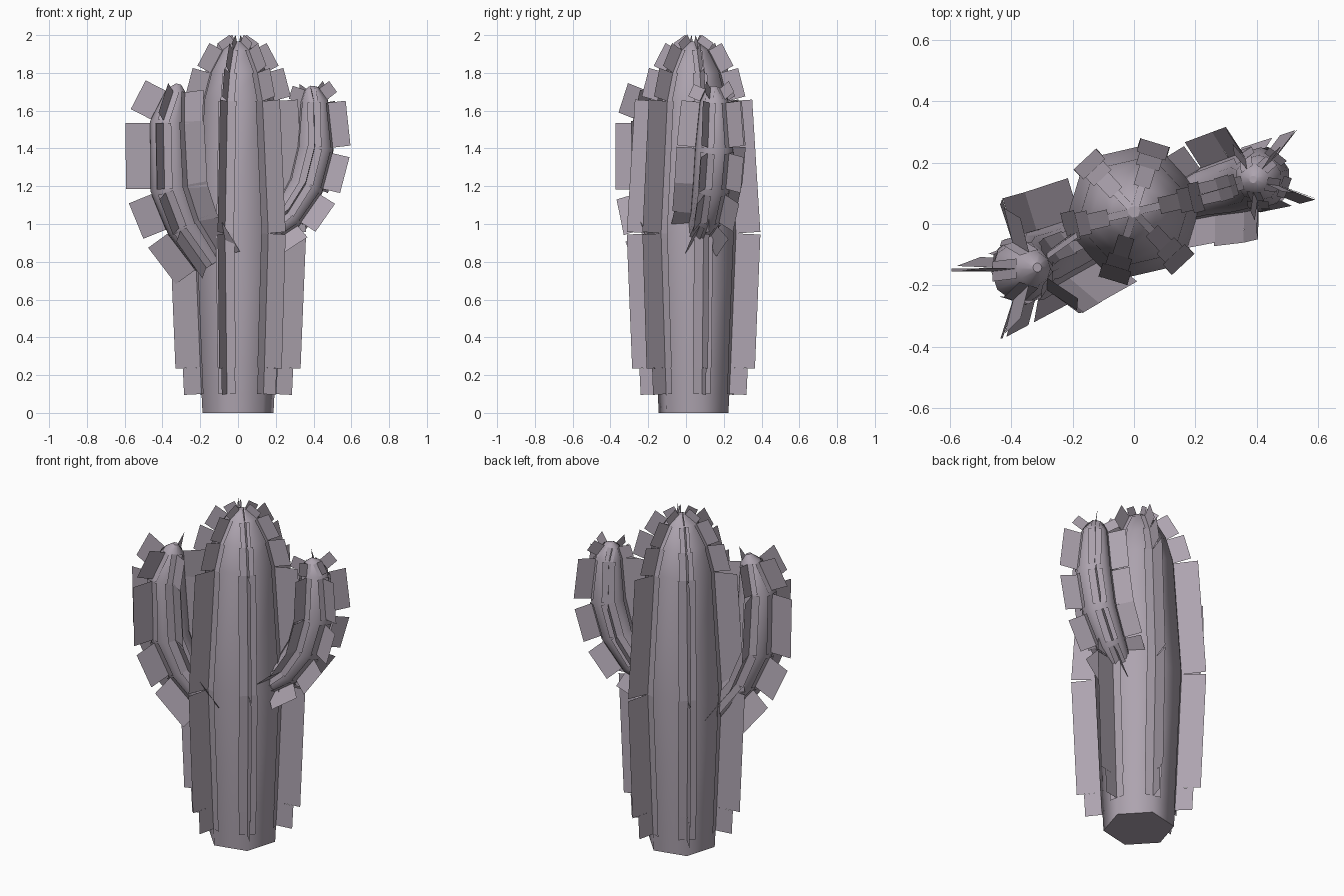
import bpy, bmesh
from math import cos, sin, radians, hypot
from mathutils import Vector

if "Cube" in bpy.data.objects:
    bpy.data.objects.remove(bpy.data.objects["Cube"], do_unlink=True)

UP = Vector((0, 0, 1))

mauve = bpy.data.materials.new("dusty_mauve")
mauve.use_nodes = True
COLOUR = (0.42, 0.37, 0.43, 1)
mauve.diffuse_color = COLOUR
mauve.node_tree.nodes["Principled BSDF"].inputs["Base Color"].default_value = COLOUR


def make_object(name, bm, smooth):
    mesh = bpy.data.meshes.new(name)
    bm.to_mesh(mesh)
    bm.free()
    for face in mesh.polygons:
        face.use_smooth = smooth and len(face.vertices) == 4
    mesh.materials.append(mauve)
    obj = bpy.data.objects.new(name, mesh)
    bpy.context.collection.objects.link(obj)


def make_rings(path, turn, count):
    """Rings of (surface point, outward direction) along a path of x, y, z, radius."""
    centres = [Vector(p[:3]) for p in path]
    rings = []
    for i, centre in enumerate(centres):
        tangent = centres[min(i + 1, len(path) - 1)] - centres[max(i - 1, 0)]
        tilt = UP.rotation_difference(tangent.normalized())
        ring = []
        for k in range(count):
            a = radians(turn + 360 * k / count)
            out = tilt @ Vector((cos(a), sin(a), 0))
            ring.append((centre + out * path[i][3], out))
        rings.append(ring)
    return rings


def stem(name, path, turn, sides):
    """Smooth trunk skinned over the rings."""
    bm = bmesh.new()
    loops = [[bm.verts.new(point) for point, _ in ring]
             for ring in make_rings(path, turn, sides)]
    for low, high in zip(loops, loops[1:]):
        for k in range(sides):
            n = (k + 1) % sides
            bm.faces.new((low[k], low[n], high[n], high[k]))
    bm.faces.new(loops[0][::-1])
    bm.faces.new(loops[-1])
    make_object(name, bm, True)


def ribs(name, path, turn, count, reach, width, fill):
    """Crossed flat cards along the stem; a reach of zero leaves a stretch bare."""
    bm = bmesh.new()
    rings = make_rings(path, turn, count)
    for i, depth in enumerate(reach):
        if not depth:
            continue
        (x0, y0, z0, r0), (x1, y1, z1, r1) = path[i], path[i + 1]
        half = hypot(x1 - x0, y1 - y0, z1 - z0, r1 - r0) / 2 * fill
        for (p0, out0), (p1, out1) in zip(rings[i], rings[i + 1]):
            middle = (p0 + p1) / 2
            along = (p1 - p0).normalized()
            side = along.cross(out0 + out1).normalized()
            outward = side.cross(along)
            for spread in (outward * depth, side * width * (r0 + r1) / 2):
                corners = [middle + along * half * s + spread * t
                           for s, t in ((-1, -1), (1, -1), (1, 1), (-1, 1))]
                bm.faces.new([bm.verts.new(c) for c in corners])
    make_object(name, bm, False)


def cactus_part(name, path, turn, sides, rib_count, reach, width, fill=1.0):
    stem(name, path, turn, sides)
    ribs(name + "_ribs", path, turn, rib_count, reach, width, fill)


# Main trunk
profile = [(0, .193), (.1, .198), (.24, .205), (.95, .235),
           (1.65, .19), (1.8, .15), (1.92, .085), (1.965, .02)]
cactus_part("trunk", [(0, .04, z, r) for z, r in profile], 13, 6, 6,
            [0, .095, .135, .135, .1, .08, .045], .23)

# Shorter arm on the model's left
cactus_part("left_arm", [
    (.13, .06, .93, .06), (.26, .11, 1.04, .085), (.36, .135, 1.2, .097),
    (.41, .15, 1.4, .1), (.405, .15, 1.65, .075), (.39, .145, 1.715, .04),
    (.388, .145, 1.73, .012)], -20, 10, 5, [.09, .1, .1, .1, .07, 0], .4, fill=.95)

# Longer arm on the model's right
cactus_part("right_arm", [
    (-.15, -.055, .8, .085), (-.285, -.115, 1.0, .1), (-.355, -.145, 1.19, .11),
    (-.365, -.155, 1.54, .1), (-.325, -.145, 1.7, .055),
    (-.315, -.142, 1.74, .015)], 180, 10, 5, [.13, .13, .13, .12, 0], .42)
